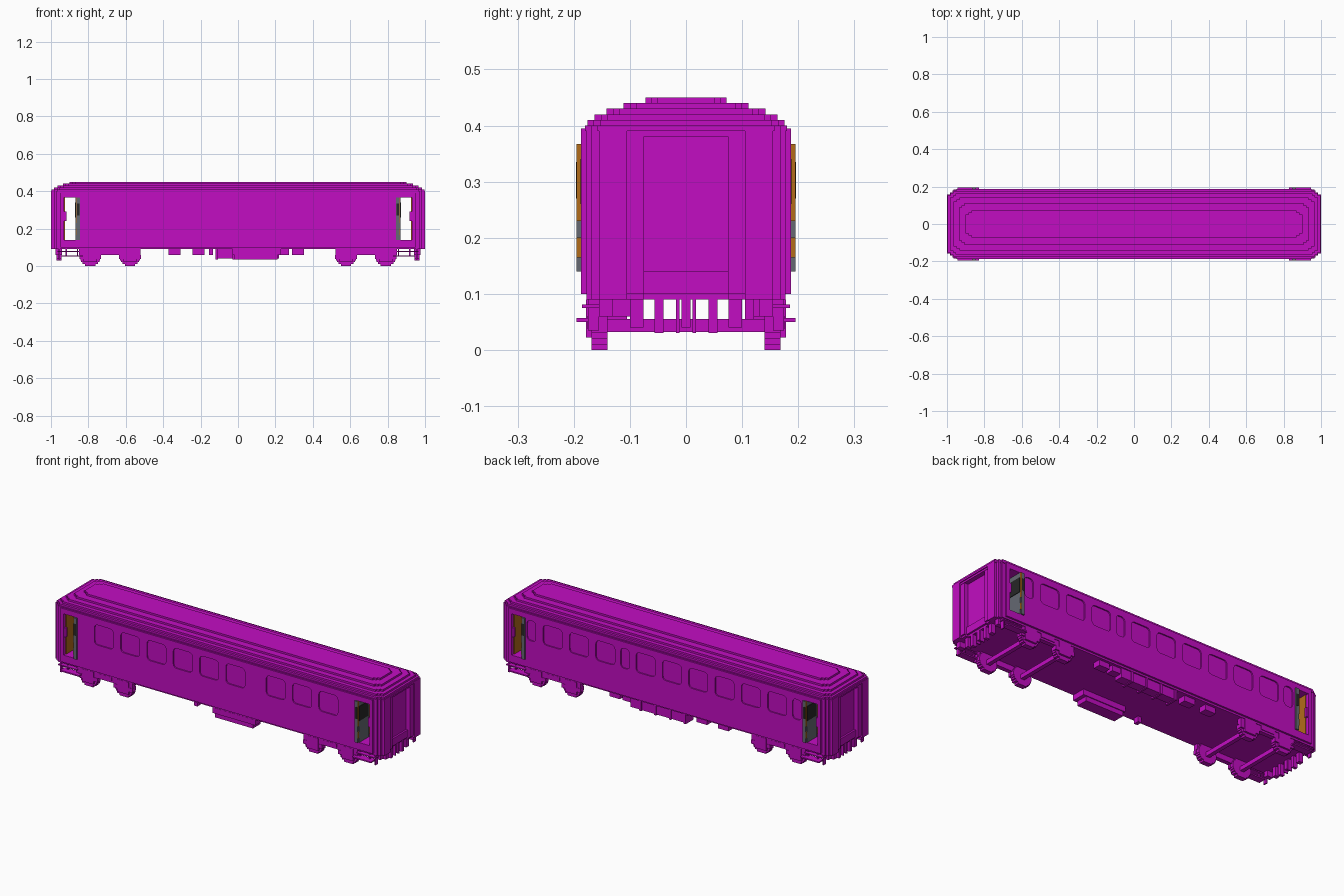
import bpy, bmesh, math
from itertools import product
from mathutils import Matrix, Vector

if "Cube" in bpy.data.objects:
    bpy.data.objects.remove(bpy.data.objects["Cube"], do_unlink=True)


def material(name, *rgb):
    m = bpy.data.materials.new(name)
    m.use_nodes = True
    m.diffuse_color = (*rgb, 1)
    m.node_tree.nodes["Principled BSDF"].inputs["Base Color"].default_value = (*rgb, 1)
    return m


PAINT = material("magenta paint", .54, .004, .54)
ORANGE = material("orange trim", .45, .15, .01)
GREY = material("door grey", .13, .14, .17)
DARK = material("dark glass", .02, .02, .02)

# Main levels and planes of the carriage
SIDE = .187
SKIRT, FLOOR, SILL = .09, .1, .14
DOOR_TOP, EAVE = .367, .39
BULKHEAD, DOOR_END, END_WALL, NOSE = .845, .93, .97, 1
LAYER = .01


def finish(name, bm, mat):
    bmesh.ops.recalc_face_normals(bm, faces=bm.faces)
    mesh = bpy.data.meshes.new(name)
    bm.to_mesh(mesh)
    bm.free()
    mesh.materials.append(mat)
    ob = bpy.data.objects.new(name, mesh)
    bpy.context.collection.objects.link(ob)
    return ob


def placements(span, mirror):
    """A single number is a half size about the centre; a pair is mirrored."""
    if not isinstance(span, tuple):
        return [(-span, span)]
    low, high = span
    return [(low, high), (-high, -low)] if mirror else [(low, high)]


def block(name, x, y, z, mat=PAINT, mirror=True):
    bm = bmesh.new()
    for corner_spans in product(placements(x, mirror), placements(y, mirror), [z]):
        low, high = (Vector(v) for v in zip(*corner_spans))
        scale = Matrix.Diagonal((*(high - low), 1))
        bmesh.ops.create_cube(bm, size=1, matrix=Matrix.Translation((low + high) / 2) @ scale)
    return finish(name, bm, mat)


def add_window(bm, x, half_width, side):
    """Rounded rectangular prism that sinks a window into one side."""
    radius, middle, half_height = .02, .305, .055
    ring = []
    for corner, (cx, cz) in enumerate(((1, 1), (-1, 1), (-1, -1), (1, -1))):
        for step in range(4):
            angle = math.pi / 2 * (corner + step / 3)
            px = x + cx * (half_width - radius) + radius * math.cos(angle)
            pz = middle + cz * (half_height - radius) + radius * math.sin(angle)
            ring.append(bm.verts.new((px, side * (SIDE - .007), pz)))
    out = bmesh.ops.extrude_face_region(bm, geom=[bm.faces.new(ring)])
    verts = [v for v in out["geom"] if isinstance(v, bmesh.types.BMVert)]
    bmesh.ops.translate(bm, verts=verts, vec=(0, side * .03, 0))


# Saloon body with shallow window recesses
saloon = block("saloon_body", x=BULKHEAD, y=SIDE, z=(FLOOR, EAVE))
pitch = .16
wide_windows = [-.685 + pitch * i for i in range(6)] + [.36 + pitch * i for i in range(3)]
cutter_mesh = bmesh.new()
for x, side in product(wide_windows, (-1, 1)):
    add_window(cutter_mesh, x, .058, side)
for x in (-.805, .24, .81):
    add_window(cutter_mesh, x, .027, 1)
cutter = finish("window_cutter", cutter_mesh, PAINT)
cutter.hide_render = True
recess = saloon.modifiers.new("windows", "BOOLEAN")
recess.object = cutter
recess.operation = "DIFFERENCE"
recess.solver = "EXACT"
bpy.context.view_layer.update()
carved = bpy.data.meshes.new_from_object(
    saloon.evaluated_get(bpy.context.evaluated_depsgraph_get()))
saloon.modifiers.clear()
saloon.data = carved
bpy.data.objects.remove(cutter, do_unlink=True)

# Underframe and open entrances
block("underframe", x=END_WALL, y=SIDE - LAYER, z=(SKIRT, FLOOR))
block("entrance_floor", x=(BULKHEAD, DOOR_END), y=SIDE, z=(FLOOR, SILL))
block("entrance_header", x=(BULKHEAD, DOOR_END), y=SIDE, z=(DOOR_TOP, EAVE))

# End walls with stepped corners and a recessed gangway door
gangway, jamb = .075, .105
block("end_wall", x=(DOOR_END, .95), y=SIDE, z=(FLOOR, EAVE))
block("end_panel", x=(.95, END_WALL), y=SIDE - LAYER, z=(SKIRT, EAVE))
block("end_corner", x=(END_WALL, .985), y=(gangway, .168), z=(SKIRT, EAVE))
block("end_pillar", x=(.985, NOSE), y=(jamb, .155), z=(SKIRT, EAVE))
block("gangway_jamb", x=(.985, .993), y=(gangway, jamb), z=(FLOOR, EAVE))
block("gangway_sill", x=(END_WALL, .98), y=gangway, z=(FLOOR, SILL))
block("gangway_header", x=(END_WALL, .995), y=jamb, z=(EAVE - LAYER, EAVE + LAYER))
block("end_lamp", x=(NOSE - .002, NOSE), y=(.141, .15), z=(.151, .16))

# Roof stepped in layers, each shorter and narrower than the one below
block("eave", x=.95, y=SIDE, z=(EAVE - LAYER, EAVE + LAYER / 2))
for i in range(6):
    width = .18 - .0043 * i * i
    length = NOSE - .004 * i * i
    z = (EAVE + LAYER * i, EAVE + LAYER * (i + 1))
    for corner in range(3):
        block("roof_layer", x=length - .015 * corner, y=width - .011 * (2 - corner), z=z)

# Folded entrance doors and the entrance lining
lip = .195
block("door_leaf", x=(BULKHEAD, .868), y=(.1, SIDE), z=(SILL, DOOR_TOP), mat=GREY)
block("door_lip", x=(BULKHEAD, .864), y=(SIDE, lip), z=(SILL, DOOR_TOP), mat=GREY)
block("door_glass", x=(.866, .871), y=(.115, .188), z=(.26, .34), mat=DARK)
block("lip_glass", x=(.848, .862), y=(SIDE, lip + .001), z=(.27, .335), mat=DARK)
for z in ((.23, DOOR_TOP), (.165, .2)):
    block("door_edge", x=(.862, .867), y=(SIDE, lip), z=z, mat=ORANGE)
block("bulkhead_lining", x=(BULKHEAD, .85), y=.1, z=(SILL, DOOR_TOP), mat=ORANGE)
block("end_lining", x=(.925, DOOR_END), y=.17, z=(SILL, DOOR_TOP), mat=ORANGE)
block("grab_handle", x=(.918, DOOR_END), y=(.172, .184), z=(.24, .29))

# Entrance steps and their hangers
block("lower_step", x=(.83, .945), y=(.155, lip), z=(.05, .057))
block("upper_step", x=(.85, .965), y=(.15, .185), z=(.075, .081))
block("step_post", x=(.952, .96), y=(.155, .175), z=(.035, SKIRT))
for x in (.855, .915):
    block("step_hanger", x=(x, x + .007), y=(.16, .17), z=(.05, SKIRT))


def around(centre, half):
    return (centre - half, centre + half)


# Bogies: stepped round wheels, axles, axle boxes and side frames
radius = .05
for x in (.577, .79):
    for i in range(9):
        z = LAYER * i
        half = math.sqrt(radius ** 2 - (z + LAYER / 2 - radius) ** 2) + LAYER / 2
        block("wheel_layer", x=around(x, half), y=(.14, .168), z=(z, z + LAYER))
    block("axle", x=around(x, .011), y=.145, z=(.032, .055))
    block("axle_box", x=around(x, .035), y=(.166, .178), z=(.022, SKIRT))
    block("axle_spring", x=around(x, .058), y=(.16, .176), z=(.038, .06))
block("bogie_frame", x=(.52, .85), y=(.15, .174), z=(.06, SKIRT))
block("bogie_pivot", x=(.645, .725), y=(.15, .178), z=(.07, SKIRT))

# Coupling gear, hoses and buffers below each end
for y, half, bottom in ((.004, .004, .04), (.015, .003, .03), (.048, .008, .03), (.088, .012, .04)):
    block("coupling_gear", x=(.945, END_WALL), y=around(y, half), z=(bottom, SKIRT))
block("buffer", x=(.94, .975), y=(.13, .155), z=(.06, SKIRT))

# Equipment cases under the floor
block("front_case", x=(-.03, .23), y=(-.178, -.1), z=(.06, SKIRT), mirror=False)
block("front_case_base", x=(-.02, .21), y=(-.17, -.105), z=(.035, .06), mirror=False)
block("rear_case", x=(-.12, .22), y=(.12, .17), z=(.04, SKIRT), mirror=False)
for i in range(4):
    block("rear_case_rib", x=around(SKIRT * i - .114, .006), y=(.105, .175),
          z=(.036, SKIRT), mirror=False)
for x in (-.34, -.21, .24, .32):
    block("small_case", x=around(x, .032), y=(.12, .163), z=(.06, SKIRT), mirror=False)
block("drain", x=around(-.145, LAYER), y=(-.16, -.13), z=(.06, SKIRT), mirror=False)
